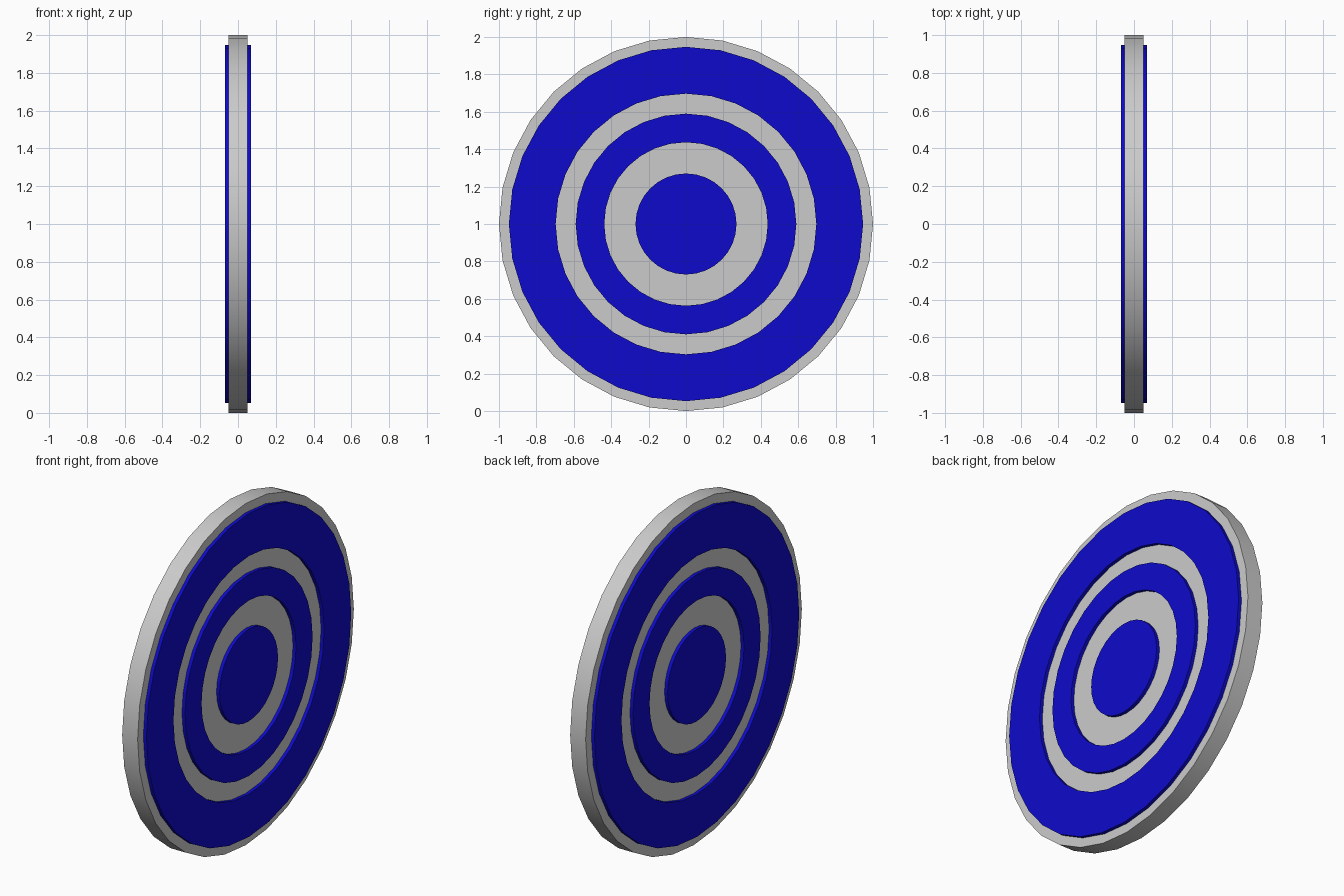
import bpy, bmesh
from math import cos, sin, pi

if "Cube" in bpy.data.objects:
    bpy.data.objects.remove(bpy.data.objects["Cube"])

SIDES = 32
CENTRE_Z = 1.0
FACE, RAISED = 0.05, 0.07      # half thickness of the disc and of the raised bands

blue = bpy.data.materials.new("blue")
blue.diffuse_color = (0.004, 0.003, 0.6, 1)
blue.use_nodes = True
blue.node_tree.nodes["Principled BSDF"].inputs["Base Color"].default_value = blue.diffuse_color


def lathe(name, profiles, material=None):
    """Spin open (x, radius) profiles around the x axis."""
    bm = bmesh.new()
    for profile in profiles:
        rings = [[bm.verts.new((x, r * cos(2 * pi * i / SIDES),
                                CENTRE_Z + r * sin(2 * pi * i / SIDES)))
                  for i in range(SIDES)] for x, r in profile]
        for a, b in zip(rings, rings[1:]):
            for i in range(SIDES):
                j = (i + 1) % SIDES
                bm.faces.new((a[i], a[j], b[j], b[i]))
    bmesh.ops.remove_doubles(bm, verts=bm.verts, dist=1e-5)
    mesh = bpy.data.meshes.new(name)
    bm.to_mesh(mesh)
    bm.free()
    obj = bpy.data.objects.new(name, mesh)
    bpy.context.collection.objects.link(obj)
    if material:
        mesh.materials.append(material)
    bpy.ops.object.select_all(action='DESELECT')
    obj.select_set(True)
    bpy.context.view_layer.objects.active = obj
    bpy.ops.object.shade_smooth_by_angle()
    return obj


def both_sides(profile):
    return [profile, [(-x, r) for x, r in reversed(profile)]]


def band(outer, inner):
    pts = [(FACE, outer), (RAISED, outer), (RAISED, inner)]
    if inner > 0:
        pts.append((FACE, inner))
    return both_sides(pts)


# Grey disc: rim with outer border, then the flat rings between the blue bands
rim = [(-FACE, 0.947), (-FACE, 1.0), (FACE, 1.0), (FACE, 0.947)]
lathe("disc_body", [rim]
      + both_sides([(FACE, 0.697), (FACE, 0.59)])
      + both_sides([(FACE, 0.437), (FACE, 0.27)]))

# Raised blue bands on both faces
lathe("outer_band", band(0.947, 0.697), blue)
lathe("middle_band", band(0.59, 0.437), blue)
lathe("bullseye", band(0.27, 0.0), blue)
